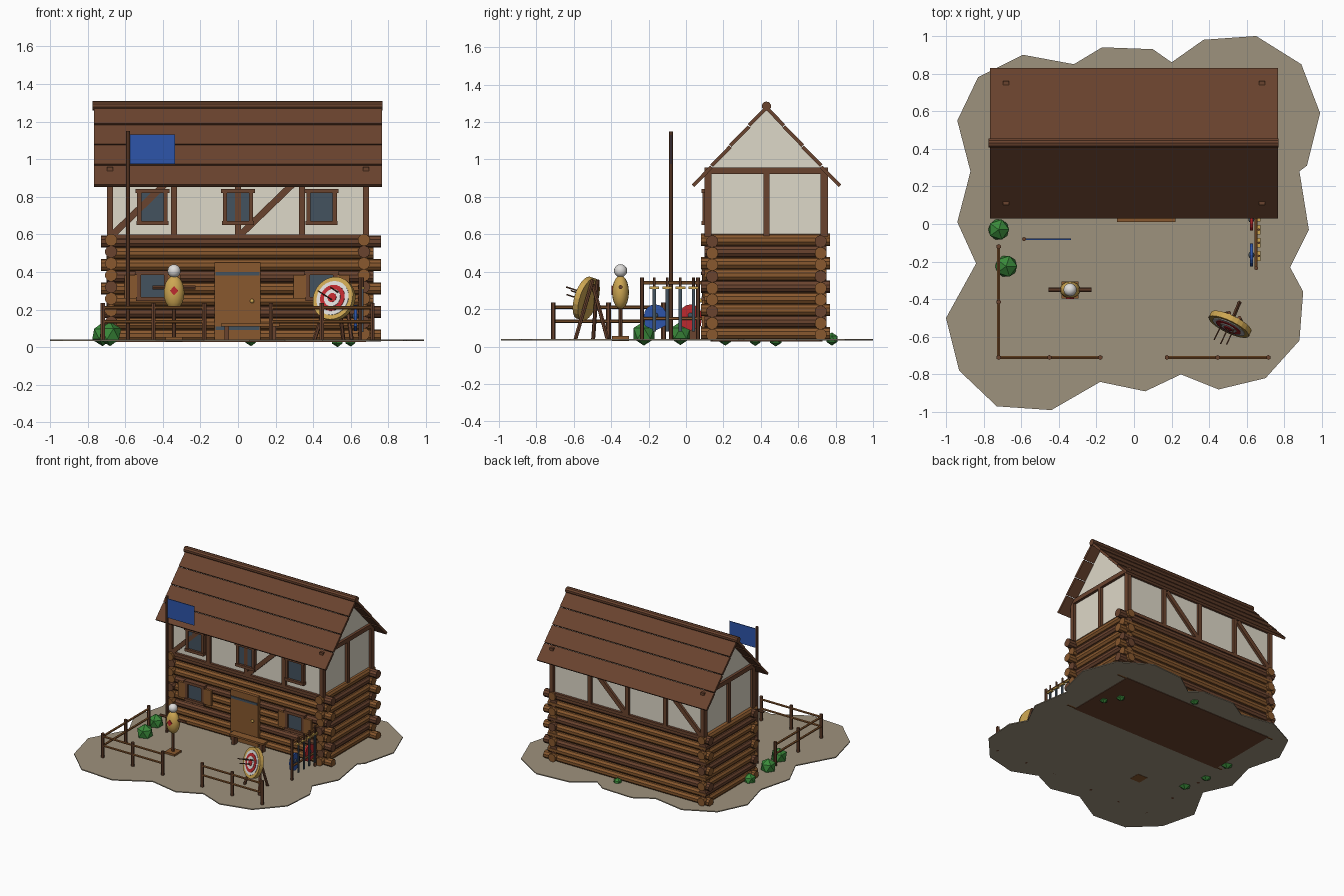
import bpy, bmesh
from math import atan2, hypot, pi, cos, sin
from mathutils import Vector, Matrix

old = bpy.data.objects.get("Cube")
if old:
    bpy.data.objects.remove(old)


def material(name, r, g, b):
    lin = [(c / 255 / 12.92) if c < 11 else ((c / 255 + 0.055) / 1.055) ** 2.4 for c in (r, g, b)] + [1]
    m = bpy.data.materials.new(name)
    m.use_nodes = True
    m.diffuse_color = lin
    m.node_tree.nodes["Principled BSDF"].inputs["Base Color"].default_value = lin
    return m


EARTH = material("earth", 158, 146, 125)
LOG = material("light wood", 136, 88, 46)
TIMBER = material("dark timber", 106, 67, 46)
PLASTER = material("plaster", 222, 216, 200)
STRAW = material("straw", 205, 166, 82)
WHITE = material("white cloth", 222, 220, 218)
RED = material("red paint", 190, 42, 46)
BLUE = material("blue cloth", 45, 85, 170)
GREEN = material("leaf green", 58, 138, 58)
STEEL = material("slate steel", 68, 82, 94)


def finish(name, bm, mat):
    bmesh.ops.recalc_face_normals(bm, faces=bm.faces)
    me = bpy.data.meshes.new(name)
    bm.to_mesh(me)
    bm.free()
    me.materials.append(mat)
    ob = bpy.data.objects.new(name, me)
    bpy.context.collection.objects.link(ob)
    return ob


def box(name, x, y, z, mat):
    """Box from (low, high) pairs."""
    bm = bmesh.new()
    bmesh.ops.create_cube(bm, size=1)
    for v in bm.verts:
        v.co = [p[0] + (c + 0.5) * (p[1] - p[0]) for c, p in zip(v.co, (x, y, z))]
    return finish(name, bm, mat)


def rod(name, a, b, r, mat, n=10, r2=None):
    """Straight bar of n sides between two points."""
    a, b = Vector(a), Vector(b)
    d = b - a
    m = Matrix.Translation((a + b) / 2) @ d.to_track_quat('Z', 'Y').to_matrix().to_4x4()
    bm = bmesh.new()
    bmesh.ops.create_cone(bm, cap_ends=True, segments=n, radius1=r, radius2=r2 or r, depth=d.length, matrix=m)
    return finish(name, bm, mat)


def prism(name, points, depth, mat):
    """Polygon extruded along the depth vector."""
    bm = bmesh.new()
    f = bm.faces.new([bm.verts.new(p) for p in points])
    ext = bmesh.ops.extrude_face_region(bm, geom=[f])["geom"]
    bmesh.ops.translate(bm, vec=depth, verts=[v for v in ext if isinstance(v, bmesh.types.BMVert)])
    return finish(name, bm, mat)


def ball(name, c, size, mat, smooth=True):
    bm = bmesh.new()
    m = Matrix.Translation(c) @ Matrix.Diagonal((*size, 1))
    if smooth:
        bmesh.ops.create_uvsphere(bm, u_segments=16, v_segments=10, radius=1, matrix=m)
    else:
        bmesh.ops.create_icosphere(bm, subdivisions=1, radius=1, matrix=m)
    for f in bm.faces:
        f.smooth = smooth
    return finish(name, bm, mat)


# Ground slab
G = 0.04
outline = [(.65, 1), (.89, .85), (.99, .59), (.92, .31), (.88, .28), (.93, -.03), (.83, -.23), (.9, -.36),
           (.88, -.62), (.7, -.82), (.45, -.88), (.25, -.8), (.06, -.89), (-.18, -.84), (-.44, -.99),
           (-.73, -.97), (-.93, -.78), (-1, -.5), (-.84, -.21), (-.94, .01), (-.88, .24), (-.87, .28),
           (-.94, .55), (-.83, .78), (-.59, .9), (-.32, .85), (-.17, .94), (.1, .93), (.2, .86), (.37, .98)]
prism("ground", [(x, y, G - .008) for x, y in outline], (0, 0, .008), EARTH)
box("house_floor", (-.68, .68), (.13, .73), (.028, .05), TIMBER)

# Log ground floor
FRONT, BACK, MID = .14, .72, .43
box("log_core", (-.665, .665), (FRONT, BACK), (G, .6), TIMBER)
for i in range(9):
    z, odd = .07 + i * .0625, i % 2
    for y in (FRONT, BACK):
        rod("long_log", (-.73 + .03 * odd, y, z - .008), (.76 - .04 * odd, y, z - .008), .033,
            TIMBER if i % 3 == 2 else LOG)
    for x in (-.675, .67):
        rod("side_log", (x, .08 + .02 * odd, z), (x, .77 - .02 * odd, z), .033,
            TIMBER if i % 3 == 1 else LOG)

# Plastered upper floor with gables
prism("upper_walls", [(-.675, .12, .58), (-.675, .74, .58), (-.675, .74, .94), (-.675, MID, 1.27),
                      (-.675, .12, .94)], (1.35, 0, 0), PLASTER)
for y, s in ((.115, 1), (.745, -1)):
    yy = (y - .015, y + .015)
    for k in range(-2, 3):
        box("wall_post", (k * .34 - .016, k * .34 + .016), yy, (.58, .93), TIMBER)
    box("sill_beam", (-.69, .69), yy, (.575, .6), TIMBER)
    box("eave_beam", (-.69, .69), yy, (.9, .935), TIMBER)
    for x in (-.67, .01):
        prism("wall_brace", [(x - .01, yy[0], .61), (x + .02, yy[0], .59), (x + .32, yy[0], .88),
                             (x + .29, yy[0], .9)], (0, .03, 0), TIMBER)
for x in (-.68, .68):
    xx = (x - .016, x + .016)
    for y in (.12, MID, .735):
        box("gable_post", xx, (y - .016, y + .016), (.59, .93), TIMBER)
    box("gable_beam", xx, (.1, .76), (.922, .957), TIMBER)

# Overlapping roof boards and ridge log
ROWS = 4
for s in (-1, 1):
    for k in range(ROWS):
        t0, t1 = k / ROWS, (k + 1) / ROWS
        top = (MID + s * .4 * t0, 1.29 - .43 * t0)
        low = (MID + s * .4 * t1, 1.29 - .43 * t1 + .006)
        ny, nz = s * .014, .013
        prism("roof_board", [(-.765, top[0], top[1]), (-.765, low[0], low[1]),
                             (-.765, low[0] - ny, low[1] - nz), (-.765, top[0] - ny, top[1] - nz)],
              (1.53, 0, 0), TIMBER)
rod("ridge_log", (-.775, MID, 1.285), (.77, MID, 1.285), .025, TIMBER)


# Windows
def window(cx, y, z0, z1, hw):
    box("window_glass", (cx - hw, cx + hw), (y, y + .03), (z0, z1), STEEL)
    for s in (-1, 1):
        e = cx + s * hw
        box("window_jamb", (e - .011, e + .011), (y - .012, y + .03), (z0, z1), TIMBER)
    for z, w in ((z0, .015), (z1, .02)):
        box("window_rail", (cx - hw - w, cx + hw + w), (y - .018, y + .03), (z - .01, z + .012), TIMBER)


for cx in (-.455, 0, .445):
    window(cx, .1, .66, .83, .07)
for cx in (-.455, .445):
    window(cx, .1, .255, .395, .072)
    for s in (-1, 1):
        c = cx + s * .115
        box("window_shutter", (c - .034, c + .034), (.09, .11), (.26, .385), LOG)

# Door and bench
box("door", (-.125, .12), (.085, .13), (G, .45), LOG)
for z in (.1, .39):
    box("door_strap", (-.12, .115), (.079, .09), (z - .009, z + .009), STEEL)
ball("door_knob", (.075, .078, .245), (.011, .011, .011), STRAW)
box("bench_seat", (-.09, .22), (.01, .075), (.11, .125), LOG)
for x in (-.06, .19):
    box("bench_leg", (x - .012, x + .012), (.02, .065), (G, .11), TIMBER)

# Flag
rod("flag_pole", (-.585, -.08, G), (-.585, -.08, 1.15), .011, TIMBER, 8)
box("flag", (-.575, -.335), (-.084, -.078), (.975, 1.13), BLUE)


# Fences
def fence(a, b):
    a, b = Vector(a), Vector(b)
    for t in (0, .5, 1):
        p = a.lerp(b, t)
        rod("fence_post", (p.x, p.y, G - .008), (p.x, p.y, .235), .013, TIMBER, 6)
    for z in (.135, .21):
        rod("fence_rail", (a.x, a.y, z), (b.x, b.y, z), .009, LOG, 6)


fence((-.72, -.12), (-.72, -.71))
fence((-.72, -.71), (-.18, -.71))
fence((.175, -.71), (.715, -.71))

# Training dummy
dx, dy = -.34, -.35
box("dummy_base", (dx - .045, dx + .045), (dy - .045, dy + .045), (.03, .055), LOG)
rod("dummy_post", (dx, dy, .05), (dx, dy, .38), .011, TIMBER, 8)
ball("dummy_body", (dx, dy, .29), (.055, .045, .09), STRAW)
ball("dummy_head", (dx, dy, .405), (.035, .035, .035), WHITE)
rod("dummy_arms", (dx - .115, dy, .318), (dx + .115, dy, .318), .011, TIMBER, 8)
prism("dummy_mark", [(dx - .022, dy - .048, .3), (dx, dy - .048, .275), (dx + .022, dy - .048, .3),
                     (dx, dy - .048, .325)], (0, .006, 0), RED)

# Archery target on a tripod
n = Vector((-.42, -.87, .28)).normalized()
side = Vector((.9, -.43, 0))
up = n.cross(side).normalized()
up = up if up.z > 0 else -up
c = Vector((.51, -.535, .257))
rod("target_disc", c - n * .018, c + n * .014, .118, STRAW, 24)
for k, (r, m) in enumerate(((.094, WHITE), (.072, RED), (.048, WHITE), (.025, RED))):
    rod("target_ring", c, c + n * (.017 + k * .003), r, m, 24)
for s, u in ((-.04, .01), (.0, -.012), (.03, .03)):
    p = c + side * s + up * u
    rod("arrow", p, p + n * .115, .004, TIMBER, 6)
for s in (-1, 1):
    foot = c + side * s * .11 + n * .01
    rod("target_leg", (foot.x, foot.y, G), c + side * s * .03 - n * .025 + up * .11, .011, TIMBER, 6)
rod("target_prop", (.56, -.42, G), c - n * .02 + up * .08, .011, TIMBER, 6)

# Weapon rack
rx = .65
for y in (-.235, .065):
    rod("rack_post", (rx, y, G), (rx, y, .37), .011, TIMBER, 6)
for z in (.15, .34):
    rod("rack_rail", (rx, -.235, z), (rx, .085, z), .009, LOG, 6)
for y in (-.17, -.1, -.03, .04):
    box("sword_blade", (rx + .01, rx + .018), (y - .009, y + .009), (.08, .31), STEEL)
    box("sword_guard", (rx + .004, rx + .024), (y - .026, y + .026), (.308, .32), STRAW)
    rod("sword_grip", (rx + .014, y, .32), (rx + .014, y, .37), .007, TIMBER, 6)
for y, m in ((-.165, BLUE), (.025, RED)):
    arch = [(rx - .032, y + .06 * cos(a * pi / 8), .165 + .06 * sin(a * pi / 8)) for a in range(9)]
    prism("shield", arch + [(rx - .032, y - .055, .11), (rx - .032, y, .085), (rx - .032, y + .055, .11)],
          (.014, 0, 0), m)
    ball("shield_boss", (rx - .026, y, .165), (.016, .018, .018), STEEL)

# Bushes
for x, y, z, r in ((-.72, -.03, .07, .062), (-.68, -.225, .07, .065), (-.72, .21, .055, .05),
                   (.07, .78, .04, .035), (.6, .37, .035, .032), (.53, .48, .035, .035)):
    ball("bush", (x, y, z), (r, r, r), GREEN, smooth=False)
